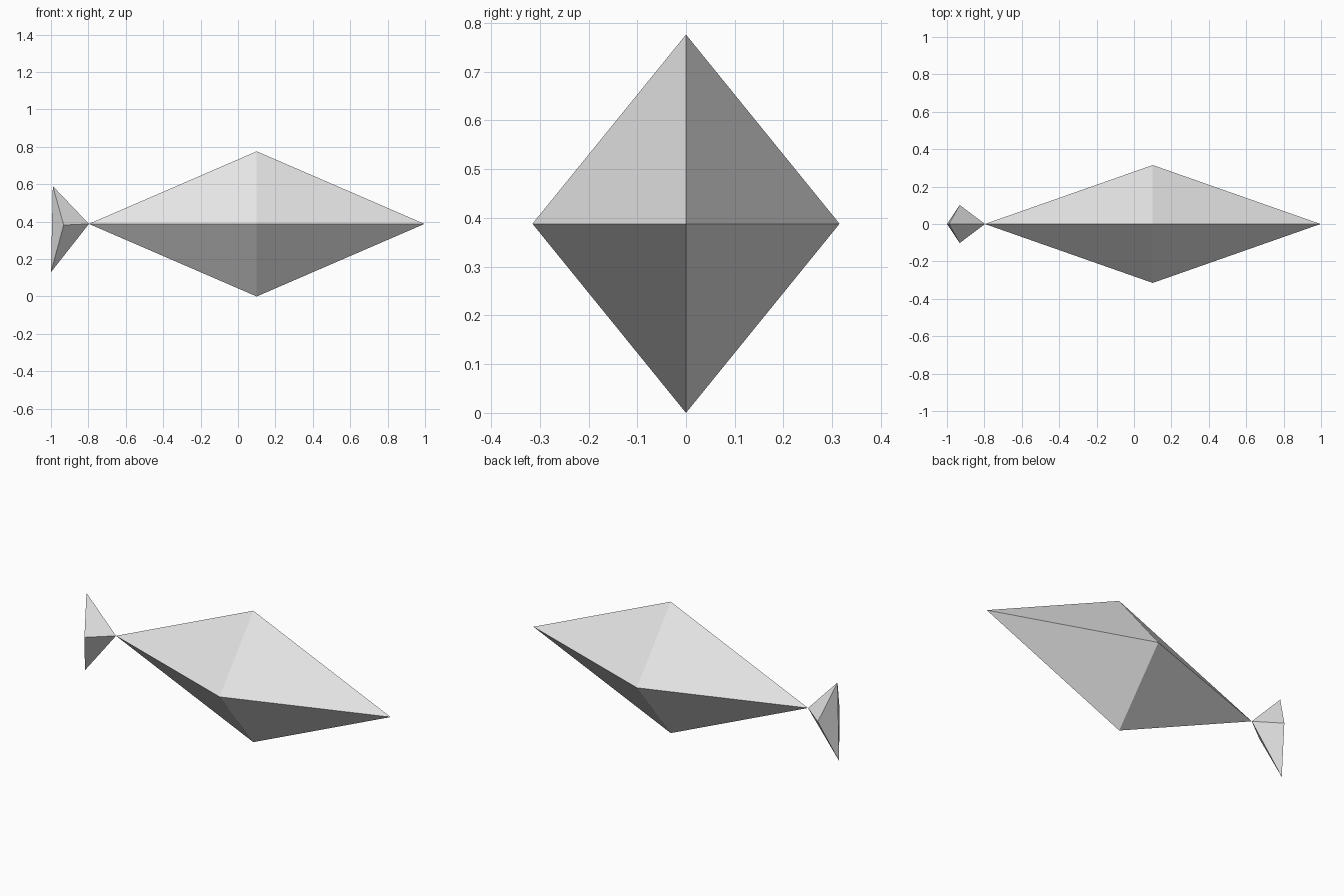
import bpy
import bmesh
from mathutils import Vector

cube = bpy.data.objects.get("Cube")
if cube:
    bpy.data.objects.remove(cube, do_unlink=True)

# Single plain grey
GREY = (0.8, 0.8, 0.8, 1.0)
grey = bpy.data.materials.new("light_grey")
grey.use_nodes = True
grey.diffuse_color = GREY
grey.node_tree.nodes["Principled BSDF"].inputs["Base Color"].default_value = GREY


def faceted_solid(name, points):
    """Flat-shaded closed solid spanned by a few corner points."""
    bm = bmesh.new()
    for p in points:
        bm.verts.new(Vector(p))
    bmesh.ops.convex_hull(bm, input=bm.verts[:])
    bmesh.ops.recalc_face_normals(bm, faces=bm.faces[:])
    mesh = bpy.data.meshes.new(name)
    bm.to_mesh(mesh)
    bm.free()
    mesh.materials.append(grey)
    obj = bpy.data.objects.new(name, mesh)
    bpy.context.collection.objects.link(obj)
    return obj


mid_z = 0.388
joint = (-0.797, 0, mid_z)

# Body: a stretched octahedron
body_x, half_width = 0.1, 0.315
faceted_solid("body", [
    joint, (0.997, 0, mid_z),
    (body_x, -half_width, mid_z), (body_x, half_width, mid_z),
    (body_x, 0, 0), (body_x, 0, 2 * mid_z),
])

# Tail: a small wedge meeting the body at its rear point
faceted_solid("tail", [
    joint, (-0.99, 0, 0.59), (-1.0, 0, 0.13),
    (-0.932, -0.102, 0.382), (-0.932, 0.102, 0.382),
])
